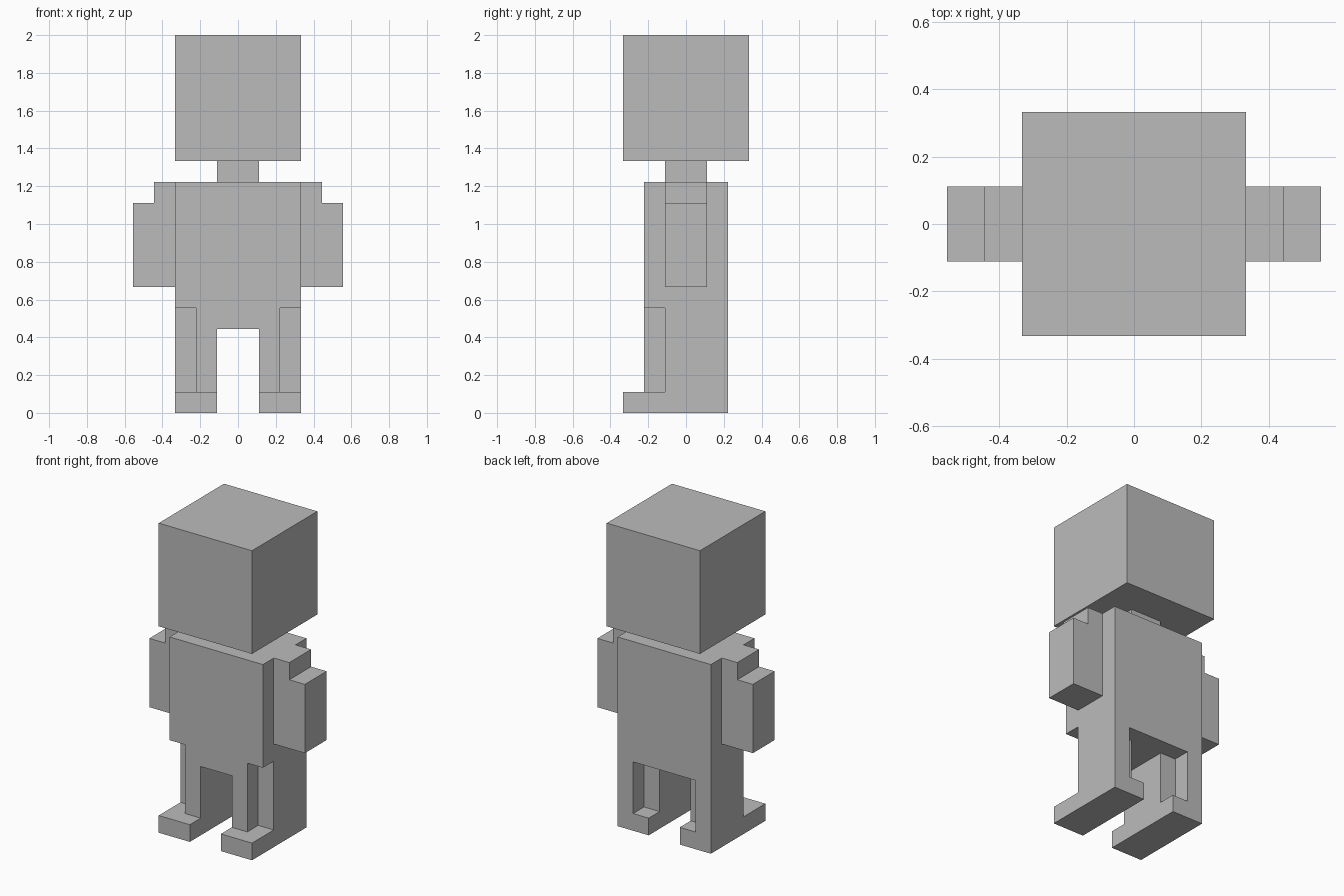
import bpy
import bmesh
from mathutils import Vector

UNIT = 1 / 9  # the figure is laid out on a grid eighteen cells tall

if "Cube" in bpy.data.objects:
    bpy.data.objects.remove(bpy.data.objects["Cube"], do_unlink=True)

# Single plain colour
grey = bpy.data.materials.new("plain_grey")
grey.use_nodes = True
colour = (0.5, 0.5, 0.5, 1)
grey.diffuse_color = colour
grey.node_tree.nodes["Principled BSDF"].inputs["Base Color"].default_value = colour


def prism(name, profile, start, end, axis="Z", side=1):
    """Extrude a grid profile along Z (profile in x, y) or Y (profile in x, z)."""
    def place(a, b, depth):
        point = (a * side, b, depth) if axis == "Z" else (a * side, depth, b)
        return Vector(point) * UNIT

    bm = bmesh.new()
    base = bm.faces.new([bm.verts.new(place(a, b, start)) for a, b in profile])
    grown = bmesh.ops.extrude_face_region(bm, geom=[base], use_keep_orig=True)
    moved = [g for g in grown["geom"] if isinstance(g, bmesh.types.BMVert)]
    bmesh.ops.translate(bm, verts=moved, vec=place(0, 0, end) - place(0, 0, start))
    bmesh.ops.recalc_face_normals(bm, faces=bm.faces)
    mesh = bpy.data.meshes.new(name)
    bm.to_mesh(mesh)
    bm.free()
    mesh.materials.append(grey)
    obj = bpy.data.objects.new(name, mesh)
    bpy.context.collection.objects.link(obj)
    return obj


def rect(x0, x1, y0, y1):
    return [(x0, y0), (x1, y0), (x1, y1), (x0, y1)]


# Head, neck and torso
prism("head", rect(-3, 3, -3, 3), 12, 18)
prism("neck", rect(-1, 1, -1, 1), 11, 12)
prism("torso", rect(-3, 3, -2, 2), 5, 11)

# Hips, notched at the outer front corners
half_hip = [(2, -2), (2, -1), (3, -1), (3, 2)]
prism("hips", half_hip + [(-x, y) for x, y in reversed(half_hip)], 4, 5)

# Stepped arms, notched legs and long feet
arm = [(3, 6), (5, 6), (5, 10), (4, 10), (4, 11), (3, 11)]
leg = [(1, -2), (2, -2), (2, -1), (3, -1), (3, 2), (2, 2), (2, 1), (1, 1)]
for label, side in (("left", 1), ("right", -1)):
    prism(label + "_arm", arm, -1, 1, axis="Y", side=side)
    prism(label + "_leg", leg, 1, 4, side=side)
    prism(label + "_foot", rect(1, 3, -3, 2), 0, 1, side=side)
